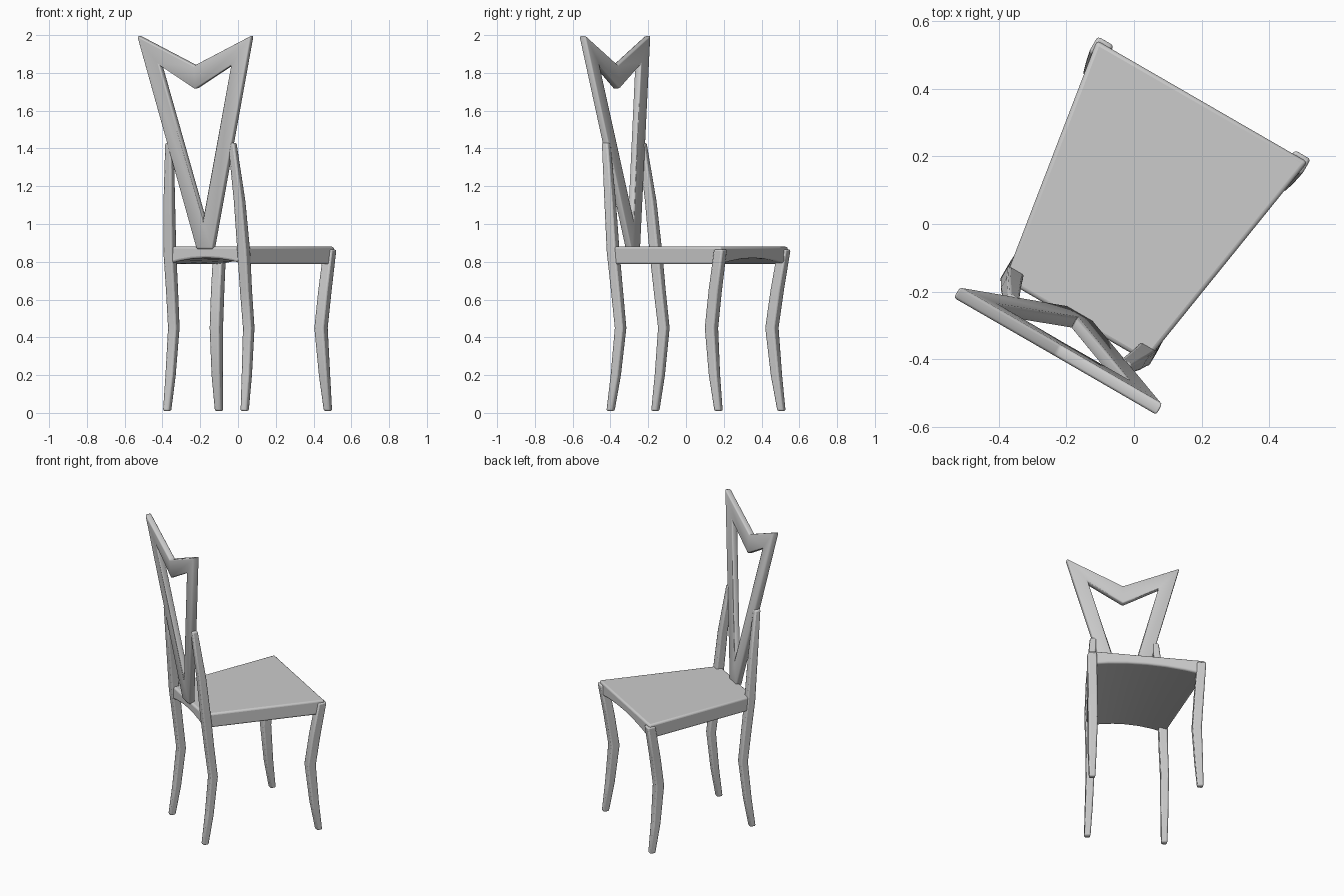
import bpy
import bmesh
import math
from mathutils import Matrix

if "Cube" in bpy.data.objects:
    bpy.data.objects.remove(bpy.data.objects["Cube"])

wood = bpy.data.materials.new("plain_grey")
wood.use_nodes = True
GREY = (0.6, 0.6, 0.6, 1)
wood.diffuse_color = GREY
wood.node_tree.nodes["Principled BSDF"].inputs["Base Color"].default_value = GREY

# The whole chair stands turned on the floor
TURN = Matrix.Translation((-0.006, 0.003, 0)) @ Matrix.Rotation(math.radians(-30), 4, "Z")


def finish(name, bm, bevel, segments=2, thickness=0):
    bmesh.ops.recalc_face_normals(bm, faces=bm.faces)
    mesh = bpy.data.meshes.new(name)
    bm.to_mesh(mesh)
    bm.free()
    mesh.materials.append(wood)
    ob = bpy.data.objects.new(name, mesh)
    bpy.context.collection.objects.link(ob)
    ob.matrix_world = TURN
    if thickness:
        solid = ob.modifiers.new("thickness", "SOLIDIFY")
        solid.thickness = thickness
        solid.offset = 0
    mod = ob.modifiers.new("soft_edges", "BEVEL")
    mod.width = bevel
    mod.segments = segments
    mod.limit_method = "ANGLE"
    mod.angle_limit = math.radians(35)
    bpy.ops.object.select_all(action="DESELECT")
    ob.select_set(True)
    bpy.context.view_layer.objects.active = ob
    bpy.ops.object.shade_smooth_by_angle(angle=math.radians(40))
    return ob


def loft(name, rings, bevel, segments=2):
    """Skin equal rings of points and cap both ends."""
    bm = bmesh.new()
    loops = [[bm.verts.new(p) for p in ring] for ring in rings]
    n = len(loops[0])
    for a, b in zip(loops, loops[1:]):
        for i in range(n):
            j = (i + 1) % n
            bm.faces.new((a[i], a[j], b[j], b[i]))
    bm.faces.new(loops[0])
    bm.faces.new(loops[-1])
    return finish(name, bm, bevel, segments)


def square(x, y, z, size):
    h = size / 2
    return [(x + i * h, y + j * h, z) for i, j in ((-1, -1), (1, -1), (1, 1), (-1, 1))]


# Legs: x, y, height, width; the rear ones carry on up as back posts
front_path = [(0.333, 0.388, 0.01, 0.037), (0.328, 0.36, 0.2, 0.049), (0.32, 0.337, 0.45, 0.057),
              (0.328, 0.365, 0.65, 0.057), (0.337, 0.402, 0.865, 0.055)]
rear_path = [(0.237, -0.328, 0.01, 0.037), (0.233, -0.298, 0.2, 0.045), (0.229, -0.271, 0.45, 0.05),
             (0.226, -0.295, 0.65, 0.052), (0.226, -0.318, 0.85, 0.055),
             (0.215, -0.343, 1.12, 0.05), (0.192, -0.381, 1.43, 0.038)]
for side, s in (("left", 1), ("right", -1)):
    for kind, path in (("front_leg", front_path), ("rear_leg_and_post", rear_path)):
        loft(f"{kind}_{side}", [square(s * x, y, z, w) for x, y, z, w in path], 0.009)

# Seat: tapered slab with an arched underside
seat_rings = []
for y, half in ((-0.335, 0.242), (0.416, 0.36)):
    arch = [(half * t, y, 0.785 + 0.035 * (1 - t * t)) for t in (-1, -0.66, -0.33, 0, 0.33, 0.66, 1)]
    seat_rings.append(arch + [(half, y, 0.88), (-half, y, 0.88)])
loft("seat", seat_rings, 0.012, 3)


# Back splat: open V frame with a notched top rail, leaning backwards
def lean(x, z, bow=0):
    return (x, -0.328 - 0.098 * (z - 0.87) / 1.13 - bow, z)


bm = bmesh.new()
notch_top = bm.verts.new(lean(0, 1.84, 0.025))
notch_low = bm.verts.new(lean(0, 1.715, 0.025))
crotch = bm.verts.new(lean(0, 1.03))
feet = []
for s in (1, -1):
    foot = bm.verts.new(lean(s * 0.048, 0.868))
    tip = bm.verts.new(lean(s * 0.348, 1.998, 0.012))
    inner = bm.verts.new(lean(s * 0.217, 1.84, 0.012))
    quads = [(foot, tip, inner, crotch), (tip, notch_top, notch_low, inner)]
    for q in quads:
        bm.faces.new(q if s > 0 else q[::-1])
    feet.append(foot)
bm.faces.new((feet[1], feet[0], crotch))
finish("back_splat", bm, 0.008, 2, 0.038)
